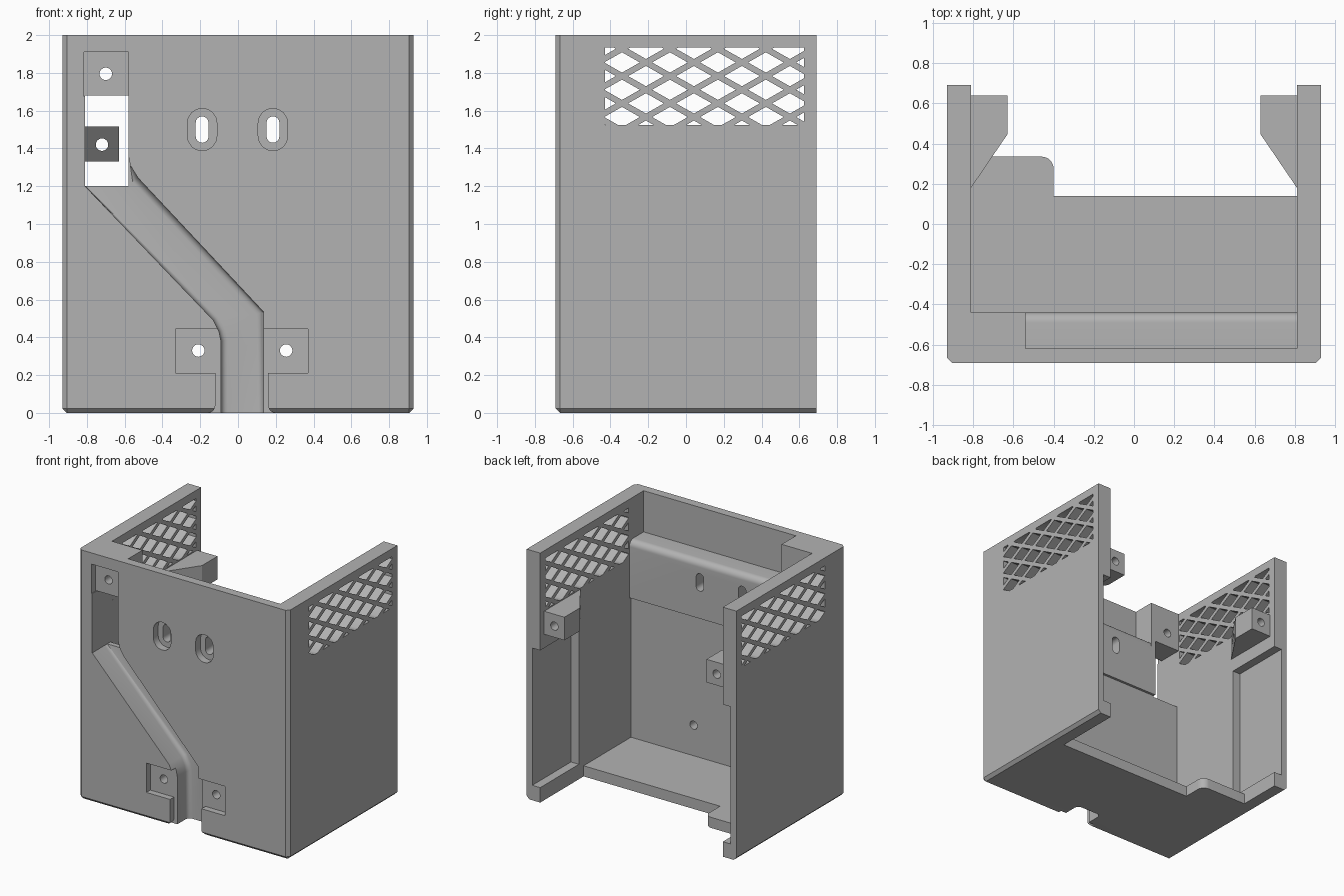
import bpy, bmesh, math
from mathutils import Vector

if "Cube" in bpy.data.objects:
    bpy.data.objects.remove(bpy.data.objects["Cube"])

grey = bpy.data.materials.new("plain grey")
grey.diffuse_color = (0.45, 0.45, 0.45, 1)
grey.use_nodes = True
grey.node_tree.nodes["Principled BSDF"].inputs["Base Color"].default_value = grey.diffuse_color


def prism(name, pts, axis, a, b):
    """Extrude a 2D outline along an axis from a to b (x: yz, y: xz, z: xy outlines)."""
    def place(p, t):
        return {"x": (t, p[0], p[1]), "y": (p[0], t, p[1]), "z": (p[0], p[1], t)}[axis]
    bm = bmesh.new()
    face = bm.faces.new([bm.verts.new(place(p, a)) for p in pts])
    new = bmesh.ops.extrude_face_region(bm, geom=[face])["geom"]
    shift = Vector(place((0, 0), b - a))
    bmesh.ops.translate(bm, vec=shift, verts=[v for v in new if isinstance(v, bmesh.types.BMVert)])
    bmesh.ops.recalc_face_normals(bm, faces=bm.faces)
    me = bpy.data.meshes.new(name)
    bm.to_mesh(me)
    bm.free()
    ob = bpy.data.objects.new(name, me)
    bpy.context.collection.objects.link(ob)
    me.materials.append(grey)
    return ob


def box(name, x0, x1, y0, y1, z0, z1):
    return prism(name, [(x0, y0), (x1, y0), (x1, y1), (x0, y1)], "z", z0, z1)


def arc(cx, cy, r, a0, a1, n=8):
    return [(cx + r * math.cos(math.radians(a0 + (a1 - a0) * i / n)),
             cy + r * math.sin(math.radians(a0 + (a1 - a0) * i / n))) for i in range(n + 1)]


def capsule(cx, cz, r, h):
    return arc(cx, cz + h, r, 0, 180) + arc(cx, cz - h, r, 180, 360)


def circle(cx, cz, r):
    return arc(cx, cz, r, 0, 360, 24)[:-1]


def apply_mod(ob, mod):
    bpy.context.view_layer.objects.active = ob
    bpy.ops.object.modifier_apply(modifier=mod.name)


def boolean(ob, cutter, op="DIFFERENCE"):
    mod = ob.modifiers.new("cut", "BOOLEAN")
    mod.operation, mod.solver, mod.object = op, "EXACT", cutter
    apply_mod(ob, mod)
    bpy.data.objects.remove(cutter)


def bevel(ob, width, segments, rule):
    bm = bmesh.new()
    bm.from_mesh(ob.data)
    edges = [e for e in bm.edges if rule(e.verts[0].co, e.verts[1].co)]
    bmesh.ops.bevel(bm, geom=edges, offset=width, segments=segments, profile=0.5, affect="EDGES")
    bm.to_mesh(ob.data)
    bm.free()


# outer block, chamfered at the front corners and along the bottom
body = box("housing", -.93, .93, -.69, .69, 0, 2)


def chamfered(a, b):
    front = a.y < -.6 and b.y < -.6
    low = a.z < .01 and b.z < .01
    side = abs(a.x - b.x) < .01
    return (front and side) or (low and (front or side))


bevel(body, .024, 1, chamfered)

# main chamber with a rounded shelf below the thin upper front wall
boolean(body, prism("chamber", [(-.46, .085), (1, .085), (1, 2.1), (-.44, 2.1), (-.44, 1.21), (-.46, 1.21)],
                    "x", -.81, .81))
shelf = [(-.62, 1.67)] + arc(-.49, 1.62, .05, 90, 0) + [(-.3, 1.62), (-.3, 2.1), (-.62, 2.1)]
boolean(body, prism("shelf_cut", shelf, "x", -.54, .81))

# open rear of the floor, leaving a rounded tab on one side
rear = [(.81, .14), (.81, 1), (-.81, 1), (-.81, .335)] + arc(-.46, .275, .06, 90, 0) + [(-.40, .14)]
boolean(body, prism("rear_cut", rear, "z", -.1, .2))

# pockets on the inside of both side walls, open to the rear
for s in (-1, 1):
    x0, x1 = sorted((s * .7, s * .88))
    boolean(body, box("pocket_cut", x0, x1, .20, .8, .12, 1.22))

# cable channel on the front, filleted along its floor
left = [(-.09, -.1), (-.09, .38), (-.10, .43), (-.13, .49), (-.81, 1.2)]
right = [(-.58, 1.36), (-.57, 1.31), (-.53, 1.245), (.135, .535), (.135, -.1)]
channel = prism("channel_cut", left + [(-.81, 1.205), (-.58, 1.205)] + right, "y", -.8, -.50)


def channel_floor(a, b):
    return (a.y > -.51 and b.y > -.51 and
            not (a.z < 0 and b.z < 0) and
            not (a.x < -.55 and b.x < -.55))


bevel(channel, .035, 4, channel_floor)
boolean(body, channel)

# flared mouth of the channel and the two lower screw recesses
mouth = ([(.20, -.05), (.20, 0)] + arc(.20, .04, .04, 270, 180, 5) + [(.16, .22), (-.12, .22)]
         + arc(-.16, .04, .04, 0, -90, 5) + [(-.16, -.05)])
boolean(body, prism("mouth_cut", mouth, "y", -.8, -.64))
for x0, x1 in ((-.33, -.05), (.10, .37)):
    boolean(body, box("recess_cut", x0, x1, -.8, -.64, .21, .445))

# tall slot and upper screw recess
boolean(body, box("slot_cut", -.81, -.58, -.8, -.3, 1.2, 1.68))
boolean(body, box("upper_recess_cut", -.815, -.58, -.8, -.64, 1.675, 1.91))

# screw holes
for x, z in ((-.70, 1.795), (-.21, .33), (.255, .33)):
    boolean(body, prism("hole_cut", circle(x, z, .033), "y", -.8, -.3))

# pair of countersunk oblong holes
for x in (-.19, .185):
    boolean(body, prism("oblong_sink", capsule(x, 1.5, .078, .034), "y", -.8, -.63))
    boolean(body, prism("oblong_hole", capsule(x, 1.5, .034, .036), "y", -.8, -.3))

# lattice windows through both side walls: grid of diamonds trimmed to a rectangle
py, pz, bar = .254, .1445, .032
hz = pz / 2 - bar / 2 / math.cos(math.radians(30))
hy = hz * py / pz
window = box("window_cut", -1.1, 1.1, -.43, .625, 1.525, 1.935)
diamonds = []
for i in range(-5, 8):
    for j in range(-5, 4):
        if (i + j) % 2:
            y, z = -.085 + i * py / 2, 1.783 + j * pz / 2
            if -.43 - hy < y < .625 + hy and 1.525 - hz < z < 1.935 + hz:
                diamonds.append(prism("diamond", [(y - hy, z), (y, z - hz), (y + hy, z), (y, z + hz)],
                                      "x", -1.05, 1.05))
bpy.ops.object.select_all(action="DESELECT")
for d in diamonds:
    d.select_set(True)
bpy.context.view_layer.objects.active = diamonds[0]
bpy.ops.object.join()
boolean(window, diamonds[0], "INTERSECT")
boolean(body, window)

# mounting posts on the side walls
parts = [body]
for s, name in ((-1, "left_post"), (1, "right_post")):
    outline = [(s * .83, .18), (s * .81, .18), (s * .63, .445), (s * .63, .64), (s * .83, .64)]
    post = prism(name, outline, "z", 1.33, 1.515)
    boolean(post, prism("post_hole", circle(s * .72, 1.42, .033), "y", 0, 1))
    parts.append(post)

# smooth rounded surfaces, keep hard edges crisp
bpy.ops.object.select_all(action="DESELECT")
for ob in parts:
    ob.select_set(True)
bpy.context.view_layer.objects.active = body
bpy.ops.object.shade_smooth_by_angle(angle=math.radians(30))
